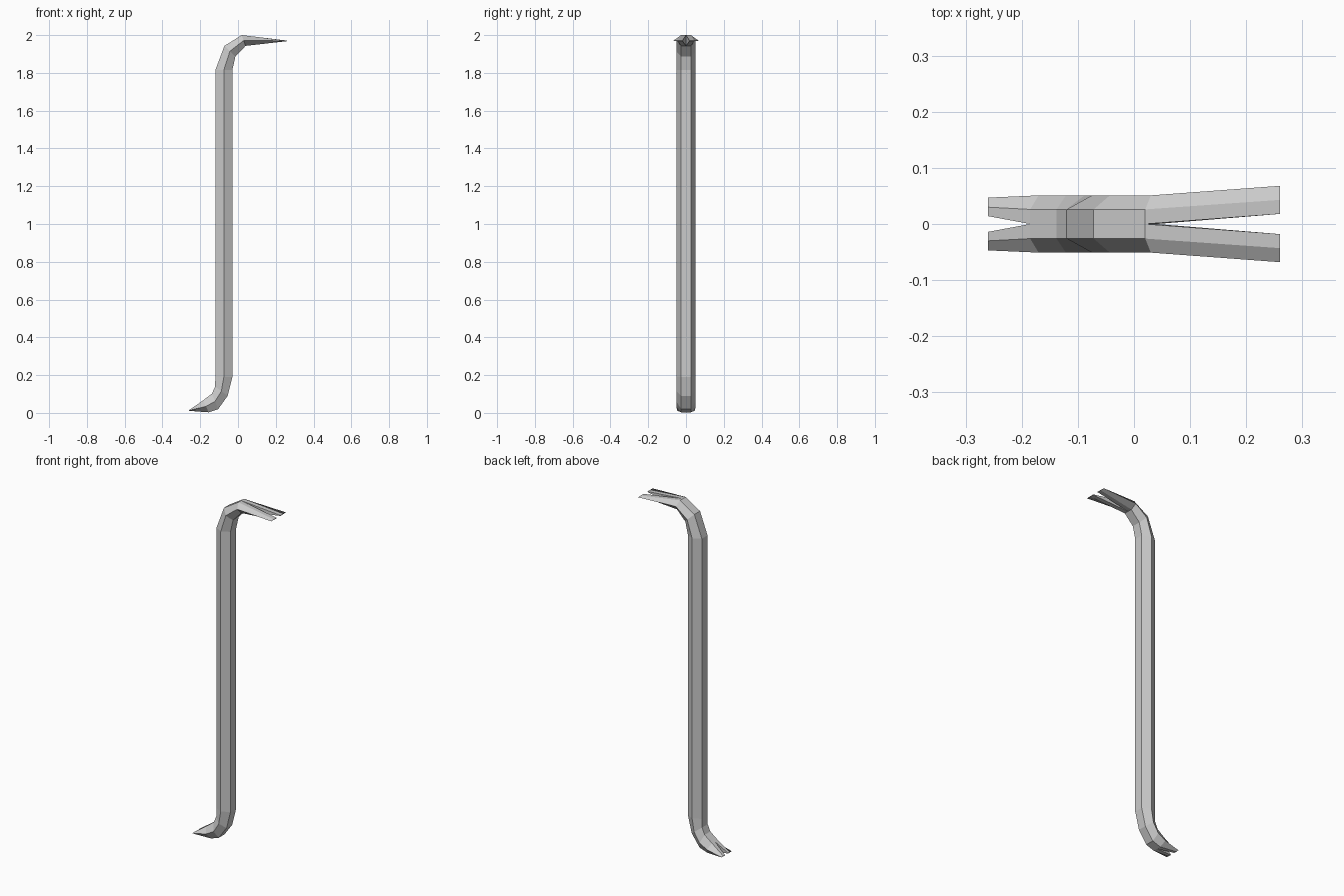
import bpy, bmesh

if "Cube" in bpy.data.objects:
    bpy.data.objects.remove(bpy.data.objects["Cube"])

# Stations along the bar: back-side (x, z), front-side (x, z)
STATIONS = [
    ((-0.185, 0.066), (-0.155, 0.003)),
    ((-0.138, 0.102), (-0.105, 0.020)),
    ((-0.121, 0.140), (-0.055, 0.090)),
    ((-0.120, 0.190), (-0.030, 0.190)),
    ((-0.120, 1.815), (-0.030, 1.815)),
    ((-0.072, 1.943), (-0.014, 1.886)),
    ((0.020, 2.000), (0.040, 1.943)),
]
FLAT, WIDE = 0.026, 0.051   # half widths of the hexagonal section


def section(bm, a, b, ys):
    """Half hexagon: inner, ridge, outer, ridge, inner."""
    mid = ((a[0] + b[0]) / 2, (a[1] + b[1]) / 2)
    pts = zip((a, a, mid, b, b), ys)
    return [bm.verts.new((p[0], y, p[1])) for p, y in pts]


bm = bmesh.new()

# Short bottom claw tip, hexagonal body, long top claw tip
rings = [section(bm, (-0.26, 0.014), (-0.26, 0.011), (0.014, 0.030, 0.047, 0.030, 0.014))]
rings += [section(bm, a, b, (0, FLAT, WIDE, FLAT, 0)) for a, b in STATIONS]
rings.append(section(bm, (0.26, 1.971), (0.26, 1.968), (0.018, 0.043, 0.068, 0.043, 0.018)))

# Skin between neighbouring sections
for r, s in zip(rings, rings[1:]):
    for i in range(4):
        bm.faces.new((r[i], r[i + 1], s[i + 1], s[i]))

# Inner walls of the claw notches and the blade ends
for tip, root in ((rings[0], rings[1]), (rings[-1], rings[-2])):
    bm.faces.new((tip[4], tip[0], root[0], root[4]))
    bm.faces.new(tip)

bmesh.ops.recalc_face_normals(bm, faces=bm.faces)
mesh = bpy.data.meshes.new("crowbar")
bm.to_mesh(mesh)
bm.free()
bar = bpy.data.objects.new("crowbar", mesh)
bpy.context.collection.objects.link(bar)

# Mirror to the other half
mirror = bar.modifiers.new("mirror", 'MIRROR')
mirror.use_axis = (False, True, False)
mirror.use_clip = True
mirror.merge_threshold = 0.0005
